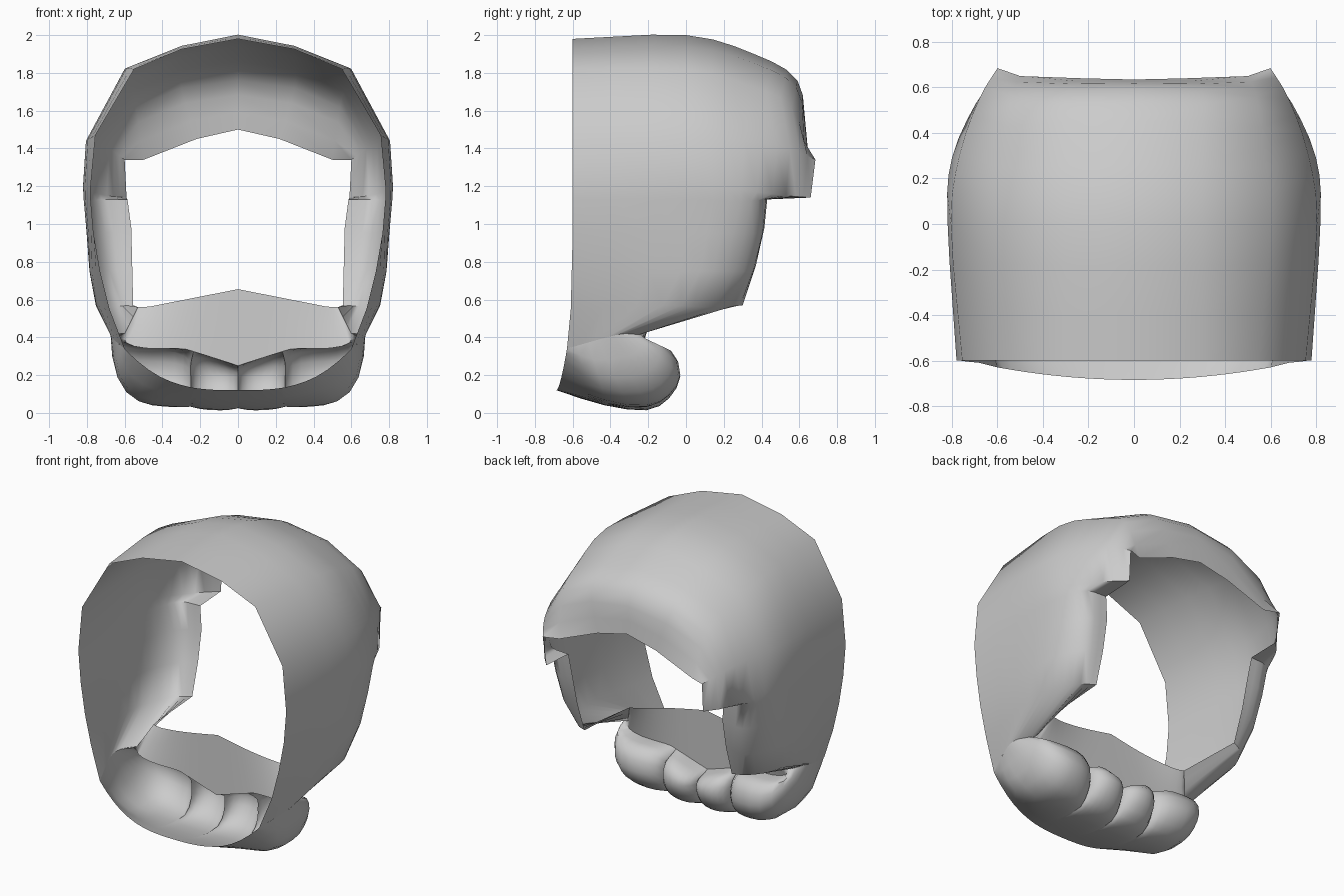
import bpy, bmesh, math
from mathutils import Vector

if "Cube" in bpy.data.objects:
    bpy.data.objects.remove(bpy.data.objects["Cube"])


def smooth_path(pts, n):
    """Catmull-Rom resample of a short control path."""
    pts = [Vector(p) for p in pts]
    ext = [2 * pts[0] - pts[1]] + pts + [2 * pts[-1] - pts[-2]]
    out = []
    for i in range(1, len(ext) - 2):
        a, b, c, d = ext[i - 1:i + 3]
        for k in range(n):
            t = k / n
            out.append(0.5 * (2 * b + (c - a) * t + (2 * a - 5 * b + 4 * c - d) * t * t
                              + (3 * b - a - 3 * c + d) * t ** 3))
    return out + [pts[-1]]


def make_sheet(name, columns, angle):
    """Skin a grid of columns on the +x half and mirror it."""
    bm = bmesh.new()
    grid = [[bm.verts.new(p) for p in col] for col in columns]
    for a, b in zip(grid, grid[1:]):
        for j in range(len(a) - 1):
            bm.faces.new((a[j], b[j], b[j + 1], a[j + 1]))
    bmesh.ops.remove_doubles(bm, verts=bm.verts, dist=0.0005)
    mesh = bpy.data.meshes.new(name)
    bm.normal_update()
    bm.to_mesh(mesh)
    bm.free()
    ob = bpy.data.objects.new(name, mesh)
    bpy.context.collection.objects.link(ob)
    mod = ob.modifiers.new("mirror", 'MIRROR')
    mod.merge_threshold = 0.002
    bpy.ops.object.select_all(action='DESELECT')
    ob.select_set(True)
    bpy.context.view_layer.objects.active = ob
    bpy.ops.object.modifier_apply(modifier=mod.name)
    bpy.ops.object.shade_smooth_by_angle(angle=math.radians(angle))
    return ob


# Helmet shell: five rails from crown centre down to the jaw corner
rim = [(0, -.6, 1.98), (.3, -.6, 1.925), (.55, -.6, 1.82), (.755, -.6, 1.47), (.78, -.6, 1.2),
       (.78, -.6, 1.13), (.765, -.6, .95), (.73, -.605, .75), (.68, -.61, .55), (.6, -.63, .34)]
widest = [(0, 0, 2), (.3, 0, 1.94), (.6, 0, 1.82), (.805, 0, 1.44), (.82, .02, 1.2),
          (.817, .02, 1.13), (.80, 0, .95), (.785, -.03, .75), (.75, -.12, .57), (.67, -.42, .40)]
shoulder = [(0, .36, 1.9), (.3, .36, 1.85), (.57, .34, 1.73), (.765, .31, 1.44), (.8, .29, 1.18),
            (.795, .29, 1.12), (.785, .25, .95), (.765, .2, .75), (.73, .1, .56), (.66, -.32, .42)]
turn = [(0, .59, 1.76), (.3, .585, 1.72), (.54, .56, 1.62), (.68, .55, 1.4), (.695, .53, 1.15),
        (.72, .41, 1.13), (.7, .39, .95), (.68, .34, .75), (.64, .25, .565), (.6, -.23, .42)]
edge = [(0, .635, 1.5), (.22, .64, 1.45), (.5, .65, 1.34), (.6, .685, 1.34), (.59, .66, 1.14),
        (.585, .43, 1.13), (.565, .415, .98), (.56, .37, .78), (.555, .3, .57), (.53, -.15, .56)]
columns = [smooth_path(rails, 3) for rails in zip(rim, widest, shoulder, turn, edge)]
make_sheet("helmet_shell", columns, 55)

# Jaw: a floor that rises into four rounded knobs, then a low wall behind them
END = smooth_path([rim[-1], widest[-1], shoulder[-1], turn[-1]], 2)   # shared with the shell corner
WIDTH = .66


def jaw_column(x, e, closing):
    f = x / WIDTH
    lift = .06 * f * f
    top = .25 + .09 * min(1, x / .3)
    path = [(x * .91, -.685 + .055 * f * f, .12 + .22 * f ** 3),
            (x, -.43, .04 + lift), (x, -.21, .012 + lift),
            (x, -.09, .075 + lift * .7), (x, -.03, .19 + lift * .4),
            (x, -.08, top - .01), (x * .94, -.23, top)]
    path = [Vector(p) for p in path]
    if closing:
        path = [q.lerp(p, e) for p, q in zip(path, END)]
    else:
        crease = Vector((x, -.24, .19))
        for j, pull in ((2, .12), (3, .4), (4, .55), (5, .45)):
            path[j] = path[j].lerp(crease, pull * (1 - e))
    path = smooth_path(path, 2)
    foot = path[-1]
    brink = Vector((x * .53 / WIDTH, -.22 + .07 * f ** 3, .655 - .095 * min(1, f * 1.1)))
    return path + [foot.lerp(brink, .5), brink]


columns = []
for a, b in ((0, .25), (.25, WIDTH)):
    steps = 10
    for i in range(steps + 1):
        t = .5 - .5 * math.cos(math.pi * i / steps)
        e = (1 - abs(2 * t - 1) ** 2.3) ** (1 / 2.0)
        columns.append(jaw_column(a + (b - a) * t, e, b == WIDTH and t > .5))
make_sheet("jaw_knobs", columns, 60)
